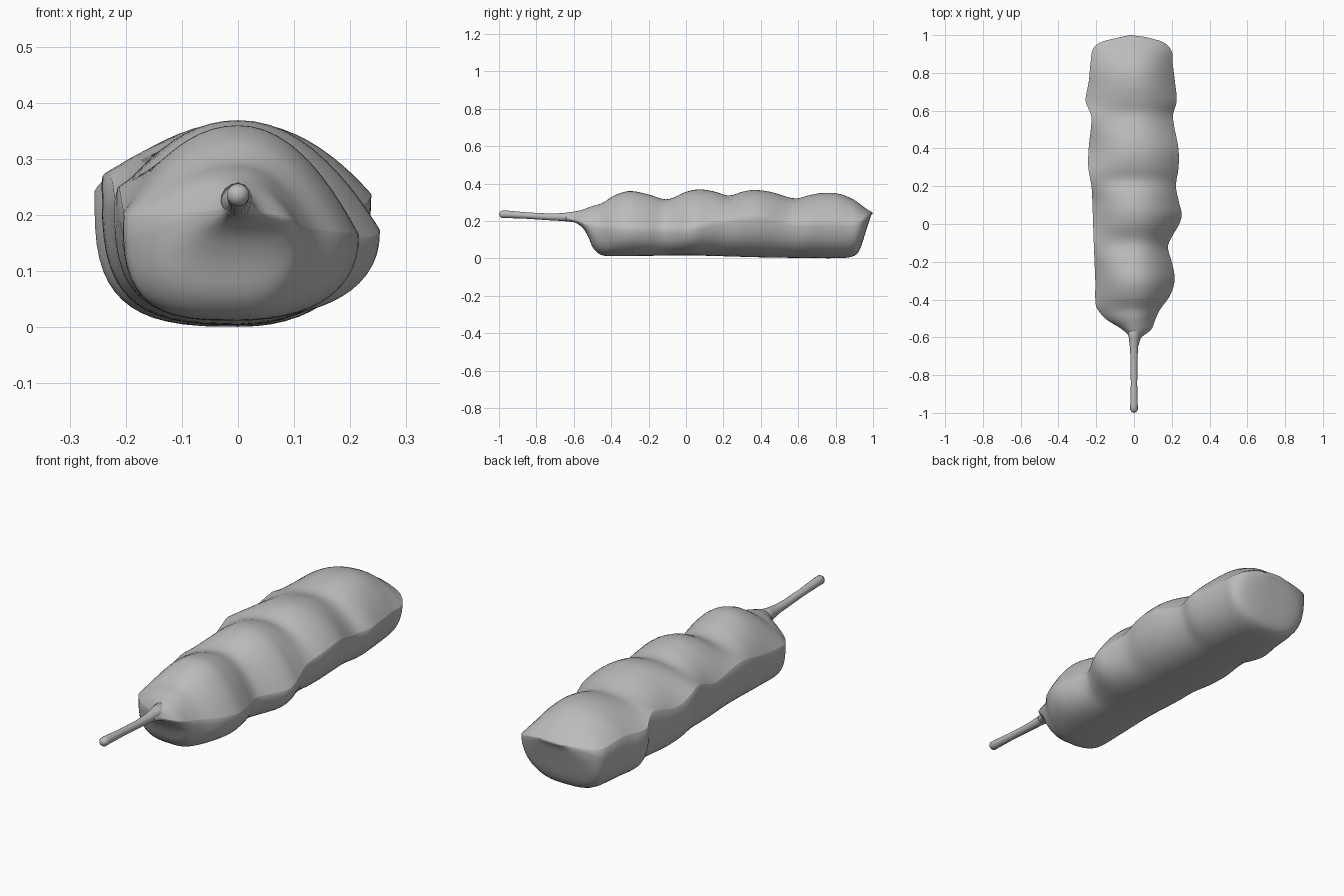
import bpy, bmesh, math

if "Cube" in bpy.data.objects:
    bpy.data.objects.remove(bpy.data.objects["Cube"])

grey = bpy.data.materials.new("plain grey")
grey.diffuse_color = (0.5, 0.5, 0.5, 1)
grey.use_nodes = True
grey.node_tree.nodes["Principled BSDF"].inputs["Base Color"].default_value = grey.diffuse_color

# Lengthwise profiles as (y, value)
TOP = [(-.64, .242), (-.58, .252), (-.5, .28), (-.45, .295), (-.38, .338), (-.3, .36), (-.2, .342), (-.1, .316),
       (0, .356), (.07, .369), (.15, .358), (.23, .336), (.3, .356), (.37, .366), (.46, .354), (.58, .321),
       (.66, .338), (.73, .35), (.82, .345), (.9, .312), (.96, .268), (.99, .25)]
BOTTOM = [(-.64, .2), (-.59, .19), (-.55, .16), (-.52, .11), (-.5, .06), (-.46, .022), (-.4, .012), (0, .016),
          (.4, .006), (.6, .003), (.85, .003), (.91, .02), (.935, .06), (.96, .14), (.99, .232)]
LEFT = [(-.64, .02), (-.59, .03), (-.55, .075), (-.51, .14), (-.47, .18), (-.43, .202), (-.3, .205), (-.1, .213),
        (.1, .22), (.2, .225), (.3, .242), (.4, .24), (.57, .226), (.65, .256), (.75, .24), (.87, .228),
        (.93, .215), (.965, .17), (.99, .07)]
RIGHT = [(-.64, .025), (-.6, .04), (-.56, .09), (-.5, .115), (-.45, .14), (-.38, .19), (-.3, .215), (-.22, .205),
         (-.12, .18), (-.06, .205), (0, .24), (.05, .253), (.12, .237), (.2, .222), (.3, .236), (.4, .235),
         (.57, .206), (.65, .226), (.75, .217), (.85, .205), (.92, .197), (.965, .15), (.99, .06)]
RIDGE_R = [(-.64, .22), (-.5, .18), (-.3, .165), (0, .16), (.06, .175), (.2, .21), (.4, .238), (.55, .2),
           (.68, .2), (.82, .2), (.92, .2), (.99, .24)]
RIDGE_L = [(-.64, .22), (-.5, .2), (-.3, .21), (-.1, .25), (.1, .23), (.25, .275), (.4, .24), (.57, .275),
           (.66, .24), (.8, .25), (.92, .24), (.99, .24)]


def sample(p, y):
    """Smooth interpolation through profile points."""
    y = min(max(y, p[0][0]), p[-1][0])
    i = max(k for k in range(len(p) - 1) if p[k][0] <= y)

    def slope(k):
        a, b = p[max(k - 1, 0)], p[min(k + 1, len(p) - 1)]
        return (b[1] - a[1]) / (b[0] - a[0])
    h = p[i + 1][0] - p[i][0]
    t = (y - p[i][0]) / h
    return ((2*t**3 - 3*t*t + 1) * p[i][1] + (t**3 - 2*t*t + t) * h * slope(i)
            + (3*t*t - 2*t**3) * p[i + 1][1] + (t**3 - t*t) * h * slope(i + 1))


def section(y, n=56):
    """Flat-bottomed, domed cross-section with a side ridge."""
    top, bot = sample(TOP, y), sample(BOTTOM, y)
    pts = []
    for k in range(n):
        a = 2 * math.pi * k / n
        c, s = math.cos(a), math.sin(a)
        right = c >= 0
        w = sample(RIGHT if right else LEFT, y) * (1 if right else -1)
        # the ridge height blends across so the two halves meet
        e = sample(RIDGE_R if right else RIDGE_L, y)
        e = min(max(e, bot + .005), top - .005)
        if s >= 0:
            x, z = w * abs(c), e + (top - e) * (1 - abs(c) ** 2.1)
        else:
            m = 2 / (2.3 if right else 3.2)
            x, z = w * abs(c) ** m, e - (e - bot) * abs(s) ** m
        pts.append((x, y, z))
    return pts


def loft(name, rings, start, end):
    bm = bmesh.new()
    vs = [[bm.verts.new(p) for p in r] for r in rings]
    n = len(vs[0])
    for a, b in zip(vs, vs[1:]):
        for k in range(n):
            bm.faces.new((a[k], a[(k + 1) % n], b[(k + 1) % n], b[k]))
    for ring, tip in ((vs[0], start), (vs[-1], end)):
        t = bm.verts.new(tip)
        for k in range(n):
            bm.faces.new((ring[k], ring[(k + 1) % n], t))
    bmesh.ops.recalc_face_normals(bm, faces=bm.faces)
    me = bpy.data.meshes.new(name)
    bm.to_mesh(me)
    bm.free()
    me.materials.append(grey)
    for p in me.polygons:
        p.use_smooth = True
    ob = bpy.data.objects.new(name, me)
    bpy.context.collection.objects.link(ob)
    return ob


# Lumpy body, with closer rings at both ends
ys = [-.64 + .01 * i for i in range(25)] + [-.39 + .02 * i for i in range(64)] + [.89 + .01 * i for i in range(11)]
loft("lumpy_body", [section(y) for y in ys], (0, -.65, .22), (-.02, 1, .243))

# Thin stem with a rounded tip
path = [(-.995, .236, .012), (-.985, .236, .02), (-.96, .236, .02), (-.85, .229, .017), (-.73, .222, .018),
        (-.66, .221, .021), (-.6, .222, .028), (-.55, .225, .035)]
stem = [[(r * math.cos(k * math.pi / 8), y, z + r * math.sin(k * math.pi / 8)) for k in range(16)]
        for y, z, r in path]
loft("stem", stem, (0, -1, .236), (0, -.54, .225))
